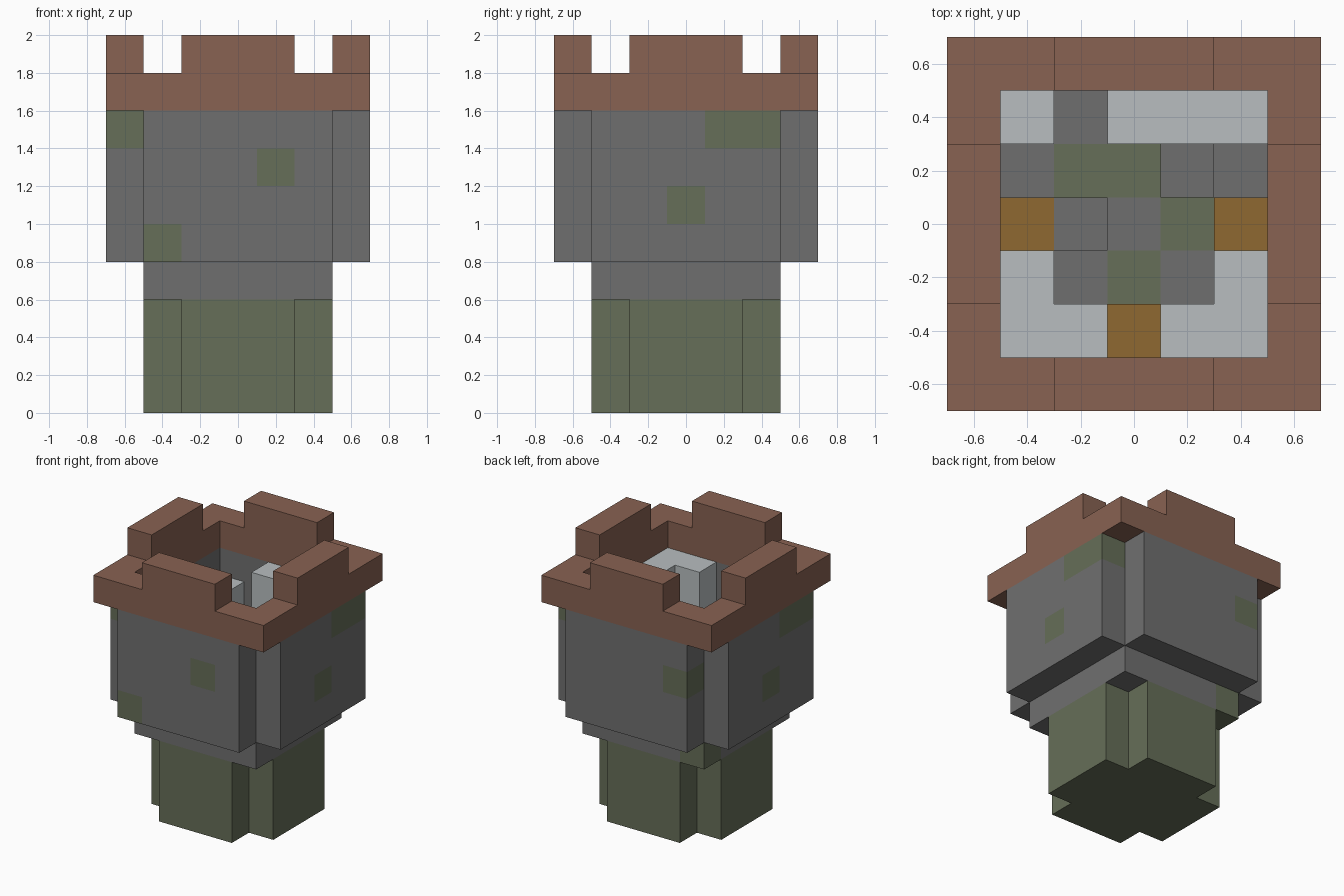
import bpy, bmesh
from mathutils import Vector

U = 0.2  # edge of one building block

cube = bpy.data.objects.get("Cube")
if cube:
    bpy.data.objects.remove(cube, do_unlink=True)


def material(name, rgb):
    mat = bpy.data.materials.new(name)
    mat.use_nodes = True
    mat.diffuse_color = (*rgb, 1)
    mat.node_tree.nodes["Principled BSDF"].inputs["Base Color"].default_value = (*rgb, 1)
    return mat


BRICK = material("brick_brown", (0.246, 0.122, 0.084))
STONE = material("stone_grey", (0.159, 0.159, 0.159))
MOSS = material("moss_green", (0.133, 0.156, 0.098))
WOOD = material("wood_ochre", (0.275, 0.141, 0.031))
PALE = material("pale_grey", (0.479, 0.515, 0.527))

AXES = [Vector(a) for a in ((1, 0, 0), (0, 1, 0), (0, 0, 1))]


def blocks(name, cells, main, patches=(), patch_mat=MOSS):
    """Skin a set of (x, y, level) blocks; listed patches get a second colour."""
    cells = set(cells)
    bm = bmesh.new()
    for cell in cells:
        centre = Vector((cell[0], cell[1], cell[2] + 0.5))
        for n in range(3):
            for sign in (1, -1):
                out = AXES[n] * sign
                if tuple(int(c + o) for c, o in zip(cell, out)) in cells:
                    continue
                u, v = AXES[(n + 1) % 3] / 2, AXES[(n + 2) % 3] / 2 * sign
                mid = centre + out / 2
                corners = (mid - u - v, mid + u - v, mid + u + v, mid - u + v)
                face = bm.faces.new([bm.verts.new(p * U) for p in corners])
                face.material_index = int(cell in patches)
    # Weld the blocks and merge flat areas of one colour
    bmesh.ops.remove_doubles(bm, verts=bm.verts[:], dist=0.001)
    bmesh.ops.dissolve_limit(bm, angle_limit=0.01, verts=bm.verts[:],
                             edges=bm.edges[:], delimit={'MATERIAL'})
    mesh = bpy.data.meshes.new(name)
    bm.to_mesh(mesh)
    bm.free()
    mesh.materials.append(main)
    if patches:
        mesh.materials.append(patch_mat)
    obj = bpy.data.objects.new(name, mesh)
    bpy.context.collection.objects.link(obj)


def square(r, levels):
    span = range(-r, r + 1)
    return [(x, y, z) for x in span for y in span for z in levels]


def is_corner(c, r):
    return abs(c[0]) == r and abs(c[1]) == r


def ring(r, levels):
    return [c for c in square(r, levels) if max(abs(c[0]), abs(c[1])) == r]


def columns(spots, bottom, top):
    return [(x, y, z) for x, y in spots for z in range(bottom, top)]


# Mossy foot with notched corners
blocks("tower_foot", [c for c in square(2, range(3)) if not is_corner(c, 2)], MOSS)

# Collar slab, whose top is the floor inside
blocks("collar_floor", square(2, [3]), STONE,
       {(-2, 2, 3), (-1, 1, 3), (0, 1, 3), (1, 0, 3), (0, -1, 3)})

# Hollow wall with notched corners and moss patches
wall_moss = {(-2, -3, 4), (1, -3, 6), (-2, 3, 6)}
for s in (1, -1):
    wall_moss |= {(3 * s, 0, 5), (3 * s, s, 7), (3 * s, 2 * s, 7)}
blocks("tower_wall", [c for c in ring(3, range(4, 8)) if not is_corner(c, 3)],
       STONE, wall_moss)

# Parapet ring with one wide merlon on each side
merlons = [c for c in ring(3, [9]) if min(abs(c[0]), abs(c[1])) <= 1]
blocks("parapet", ring(3, [8]) + merlons, BRICK)

# Pale blocks standing against the inside of the wall
for name, s in (("inner_pillar_left", 1), ("inner_pillar_right", -1)):
    blocks(name, columns([(s, -2), (2 * s, -2), (2 * s, -1)], 4, 8), PALE)
blocks("inner_pillar_back", columns([(0, 2), (1, 2), (2, 2)], 4, 8), PALE)
blocks("inner_pillar_back_corner", columns([(-2, 2)], 4, 7), PALE)

# Small things on the floor
blocks("floor_stones", columns([(-1, 0), (1, 1)], 4, 5), STONE)
blocks("wooden_crates", columns([(-2, 0), (2, 0), (0, -2)], 4, 5), WOOD)
